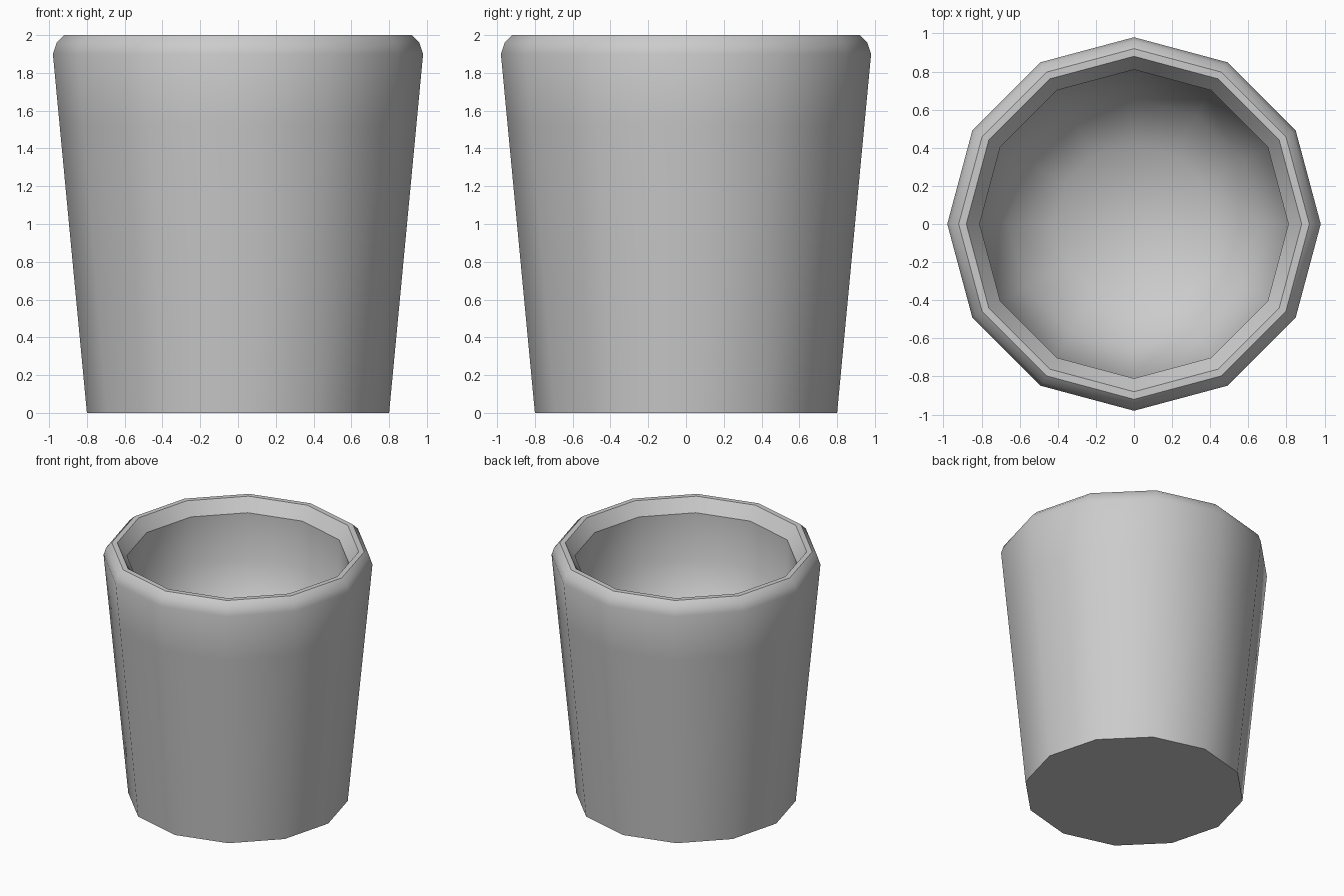
import bpy, bmesh
from math import sin, cos, pi, radians

if "Cube" in bpy.data.objects:
    bpy.data.objects.remove(bpy.data.objects["Cube"])

SIDES = 12


def lathe(name, profile, flat_bands=()):
    """Turn a (radius, z) profile into a closed 12-sided body."""
    bm = bmesh.new()
    rings = []
    for r, z in profile:
        if r == 0:
            rings.append([bm.verts.new((0, 0, z))] * SIDES)
        else:
            rings.append([bm.verts.new((r * cos(2 * pi * i / SIDES),
                                        r * sin(2 * pi * i / SIDES), z))
                          for i in range(SIDES)])
    for band, (low, high) in enumerate(zip(rings, rings[1:])):
        for i in range(SIDES):
            j = (i + 1) % SIDES
            corners = list(dict.fromkeys((low[i], low[j], high[j], high[i])))
            face = bm.faces.new(corners)
            face.smooth = band not in flat_bands
    bmesh.ops.recalc_face_normals(bm, faces=bm.faces)
    mesh = bpy.data.meshes.new(name)
    bm.to_mesh(mesh)
    bm.free()
    mesh.set_sharp_from_angle(angle=radians(34))
    obj = bpy.data.objects.new(name, mesh)
    bpy.context.collection.objects.link(obj)
    return obj


# Tapered cup: base, outer wall, rounded rim, straight inner wall, deep bowl
lathe("tapered_cup", [
    (0, 0), (0.80, 0),
    (0.945, 1.53), (0.98, 1.90), (0.96, 1.96), (0.92, 2.00),
    (0.88, 2.00), (0.81, 1.90),
    (0.81, 1.53),
    (0.66, 1.20), (0.42, 1.03), (0, 0.96),
], flat_bands=(6, 7))
